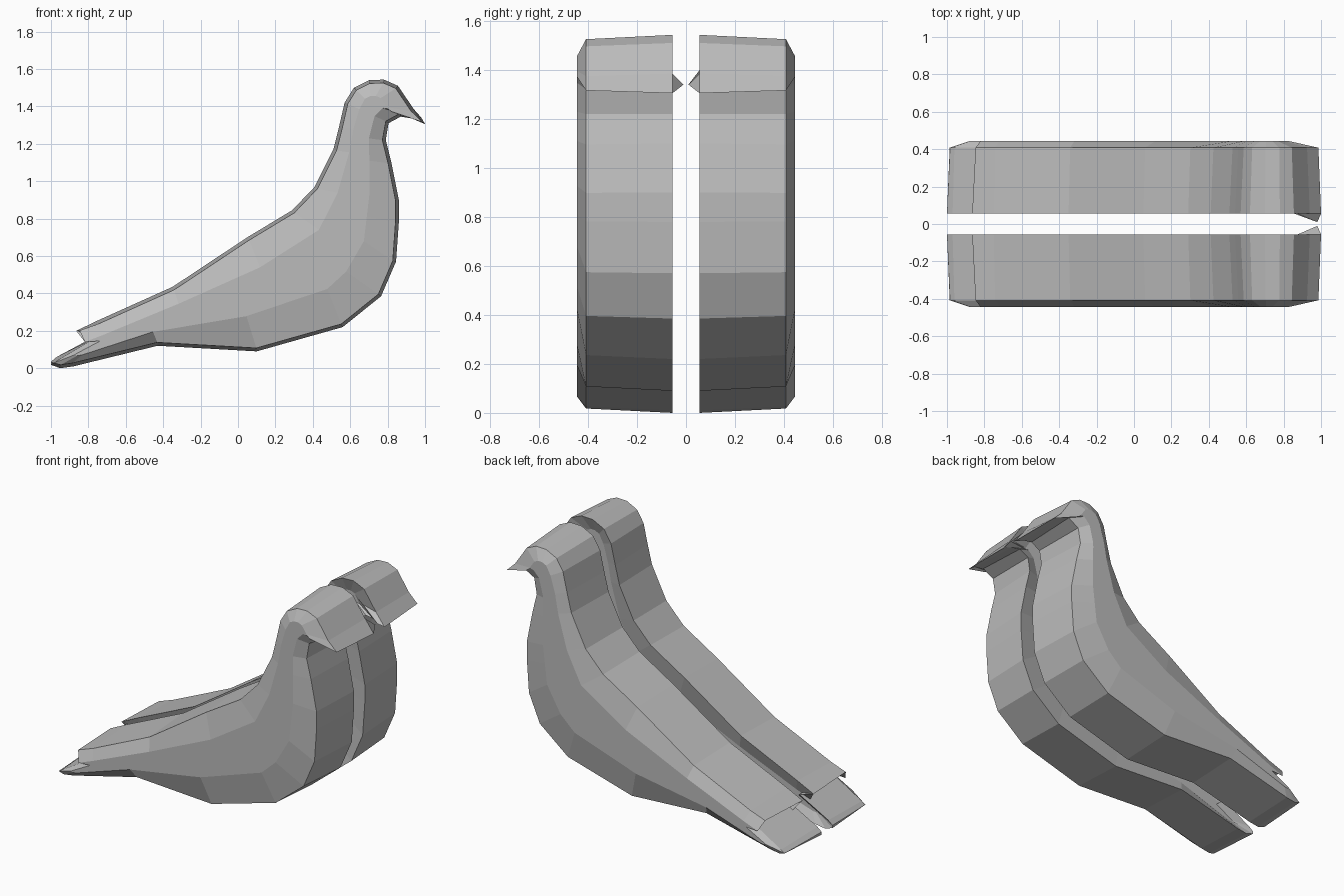
import bpy, bmesh
from mathutils import Vector
from mathutils.geometry import intersect_point_line

if "Cube" in bpy.data.objects:
    bpy.data.objects.remove(bpy.data.objects["Cube"])

grey = bpy.data.materials.new("plain grey")
grey.diffuse_color = (0.5, 0.5, 0.5, 1)
grey.use_nodes = True
grey.node_tree.nodes["Principled BSDF"].inputs["Base Color"].default_value = grey.diffuse_color

# Bird outline in x, z, clockwise from the tail tip
OUTLINE = [Vector(p) for p in [
    (-1, .035), (-.97, .06), (-.765, .17), (-.865, .2), (-.75, .255), (-.35, .435),
    (.05, .70), (.29, .845), (.41, .97), (.51, 1.17), (.54, 1.29),
    (.57, 1.42), (.62, 1.5), (.70, 1.54), (.78, 1.543), (.855, 1.51),
    (.94, 1.385), (1, 1.305), (.93, 1.335), (.87, 1.345), (.805, 1.31),
    (.79, 1.22), (.82, 1.1), (.86, .9), (.86, .78), (.845, .57),
    (.765, .385), (.56, .22), (.10, .09), (-.43, .12), (-.88, .01),
    (-.95, 0), (-1, .018)]]
TIP = 17  # index of the beak tip
# Middle line of the body, from tail to head
SPINE = [Vector(p) for p in [
    (-.8, .1), (-.35, .28), (.1, .42), (.43, .55), (.57, .75),
    (.62, 1.0), (.66, 1.3), (.71, 1.41)]]


def shrink(points, d):
    """Move every outline point inwards by d."""
    out = []
    for i, p in enumerate(points):
        e1 = (p - points[i - 1]).normalized()
        e2 = (points[(i + 1) % len(points)] - p).normalized()
        n = Vector((e1.y + e2.y, -e1.x - e2.x))
        n = n.normalized() if n.length > .01 else -e1
        out.append(p + n * d)
    return out


def to_spine(p, amount):
    """Slide a point towards the closest place on the spine."""
    best = None
    for a, b in zip(SPINE, SPINE[1:]):
        q, t = intersect_point_line(p, a, b)
        q = a.lerp(b, min(1, max(0, t)))
        q = Vector((q.x, q.y))
        if best is None or (q - p).length < (best - p).length:
            best = q
    return p.lerp(best, amount)


def half_bird(name, side):
    bm = bmesh.new()

    def ring(points, y):
        return [bm.verts.new((p.x, side * y, p.y)) for p in points]

    rim = shrink(OUTLINE, .018)
    core = [to_spine(p, .6) for p in rim]
    # hollow inner side, broad edge, bulged outer side
    rings = [ring(core, .09), ring(OUTLINE, .055), ring(rim, .408), ring(core, .445)]
    rings[0][TIP].co = (.98, side * .01, 1.34)   # beak tip pokes towards the middle
    n = len(OUTLINE)
    for a, b in zip(rings, rings[1:]):
        for i in range(n):
            j = (i + 1) % n
            bm.faces.new((a[i], a[j], b[j], b[i]))
    # side faces are triangulated so that they stay clean
    caps = [bm.faces.new(rings[0]), bm.faces.new(rings[-1][::-1])]
    bmesh.ops.triangulate(bm, faces=caps, ngon_method='EAR_CLIP')
    bmesh.ops.recalc_face_normals(bm, faces=bm.faces)
    me = bpy.data.meshes.new(name)
    bm.to_mesh(me)
    bm.free()
    me.materials.append(grey)
    bpy.context.collection.objects.link(bpy.data.objects.new(name, me))


half_bird("bird_half_front", -1)
half_bird("bird_half_back", 1)
